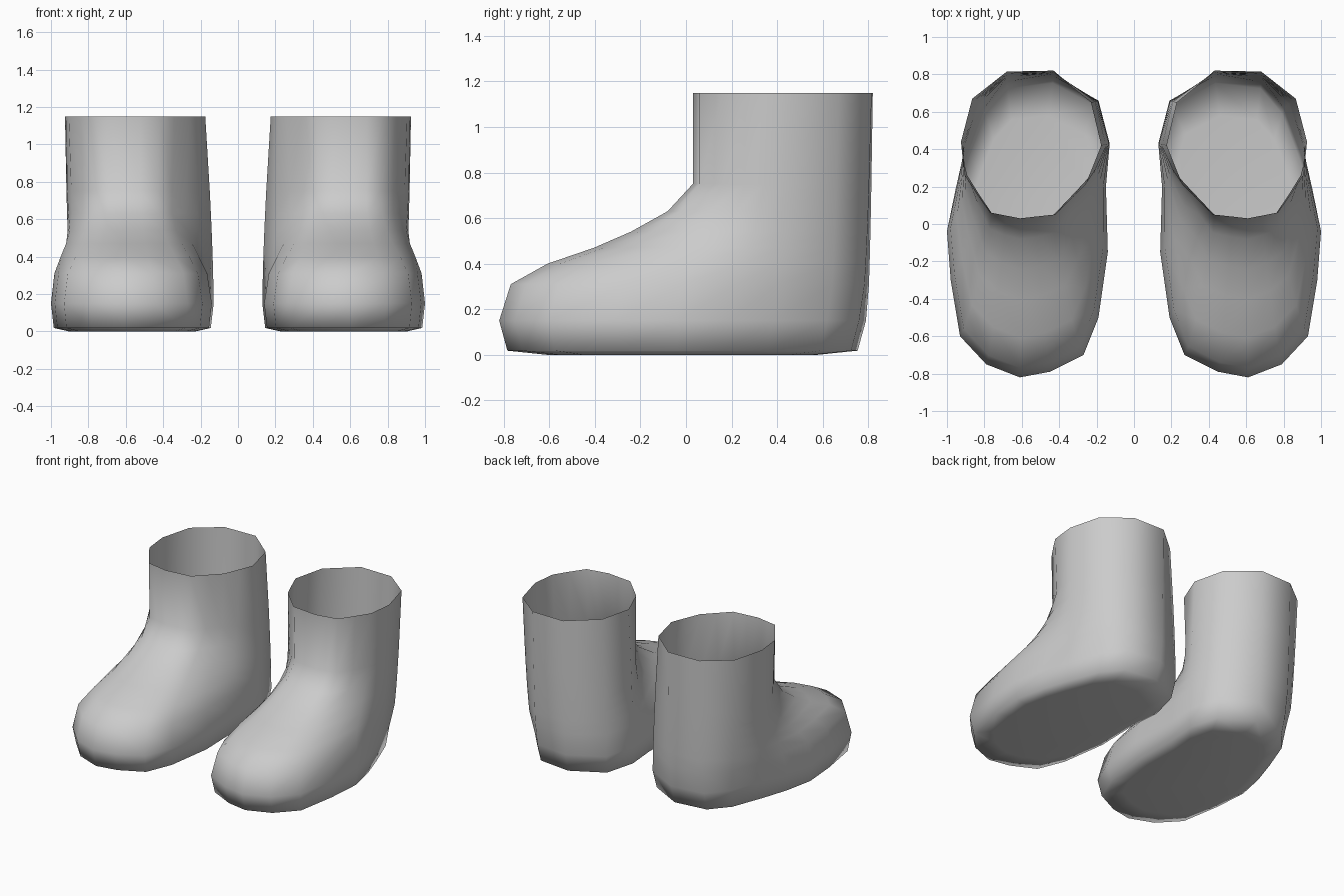
import bpy, bmesh

if "Cube" in bpy.data.objects:
    bpy.data.objects.remove(bpy.data.objects["Cube"])

# one flat colour
grey = bpy.data.materials.new("plain_grey")
grey.diffuse_color = (0.6, 0.6, 0.6, 1)
grey.use_nodes = True
grey.node_tree.nodes["Principled BSDF"].inputs["Base Color"].default_value = grey.diffuse_color

# outline of the foot near the ground, counter-clockwise from the toe
FOOT = [(.61, -.82), (.79, -.75), (.93, -.6), (.98, -.3), (1, -.04), (.955, .18),
        (.89, .38), (.80, .62), (.68, .76), (.43, .79), (.19, .66), (.13, .43),
        (.15, .2), (.14, -.15), (.19, -.5), (.27, -.7), (.45, -.79)]
# opening at the top, matched point by point with the foot outline
RIM = [(.61, .03), (.69, .045), (.77, .06), (.84, .16), (.905, .26), (.917, .36),
       (.925, .44), (.865, .67), (.68, .815), (.43, .82), (.23, .65), (.175, .42),
       (.215, .32), (.26, .21), (.34, .13), (.42, .05), (.52, .04)]
# height, reach of the toe side from opening to foot outline, pinch of the instep
RINGS = [(.15, 1, 0), (.31, .94, .03), (.40, .75, .07), (.47, .51, .09),
         (.54, .32, .10), (.63, .13, .09), (.75, 0, .04), (1.15, 0, 0)]
CENTRE = (.57, -.02)


def inset(scale_x, scale_y):
    return [(CENTRE[0] + (x - CENTRE[0]) * scale_x,
             CENTRE[1] + (y - CENTRE[1]) * scale_y) for x, y in FOOT]


def ring_points(z, reach, pinch):
    pts = []
    for (fx, fy), (rx, ry) in zip(FOOT, RIM):
        # the heel flares early on its outer side and tapers late on its inner side
        heel = 1 - (z - .15) ** (.45 if fx > .4 else 1.5)
        w = min(1, max(0, fy / .4))
        f = reach + (heel - reach) * w
        x, y = rx + (fx - rx) * f, ry + (fy - ry) * f
        # the instep is narrower than the sole
        p = pinch * (1 - w) * (1 if x > CENTRE[0] else 1.4)
        pts.append((CENTRE[0] + (x - CENTRE[0]) * (1 - p), y))
    return pts


def boot(name, side):
    bm = bmesh.new()
    # sole, rounded bottom edge, then foot and shaft
    layers = [(0, inset(.78, .74)), (.018, inset(.965, .955))]
    layers += [(r[0], ring_points(*r)) for r in RINGS]
    loops = [[bm.verts.new((x * side, y, z)) for x, y in pts] for z, pts in layers]
    bm.faces.new(loops[0])
    n = len(FOOT)
    for low, high in zip(loops, loops[1:]):
        for i in range(n):
            j = (i + 1) % n
            bm.faces.new((low[i], low[j], high[j], high[i]))
    bmesh.ops.recalc_face_normals(bm, faces=bm.faces)
    # an open shell: make sure the sole faces down
    bm.faces.ensure_lookup_table()
    if bm.faces[0].normal.z > 0:
        bmesh.ops.reverse_faces(bm, faces=bm.faces)
    for f in bm.faces:
        f.smooth = True
    me = bpy.data.meshes.new(name)
    bm.to_mesh(me)
    bm.free()
    me.materials.append(grey)
    bpy.context.collection.objects.link(bpy.data.objects.new(name, me))


boot("boot_right", 1)
boot("boot_left", -1)
